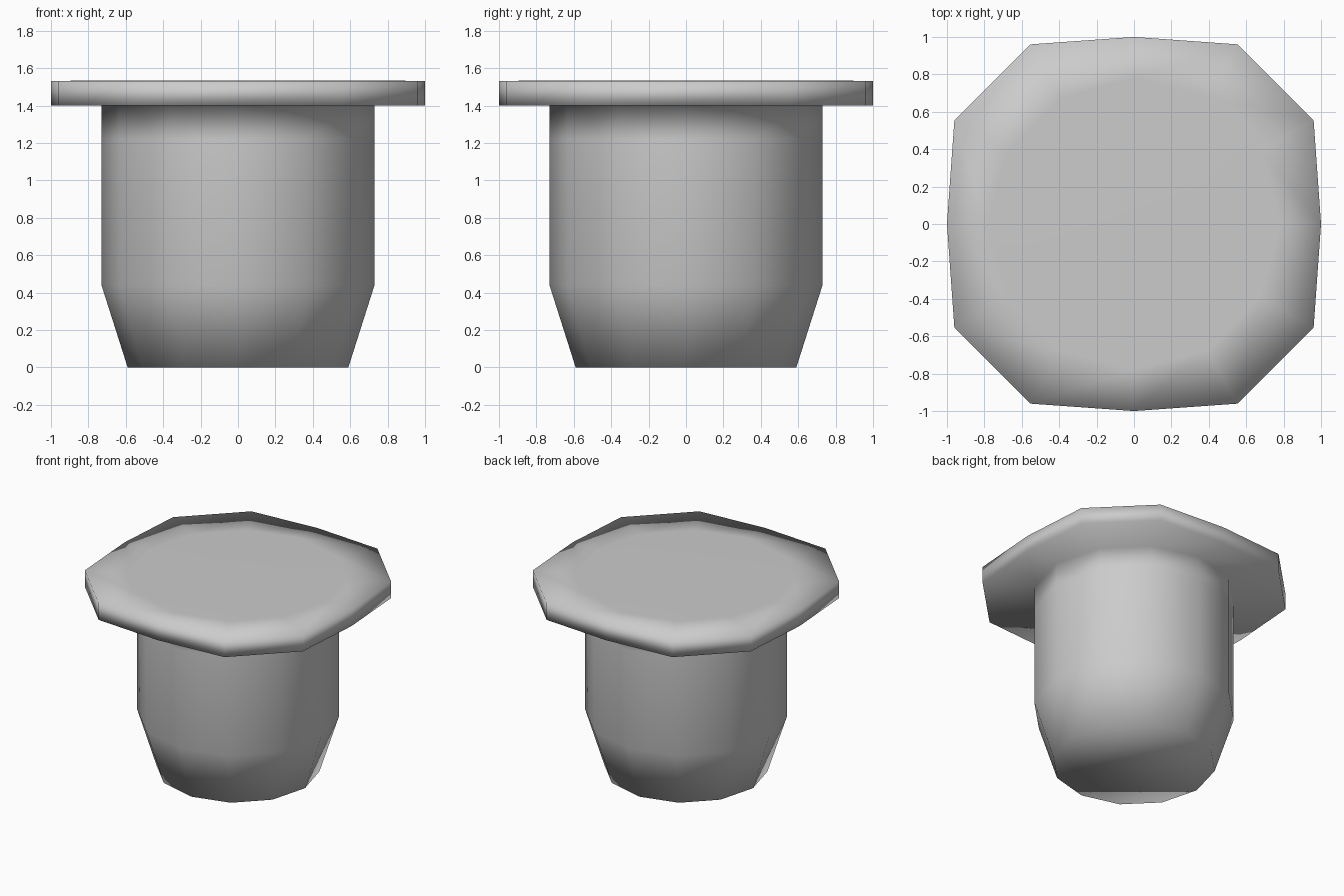
import bpy, bmesh, math

if "Cube" in bpy.data.objects:
    bpy.data.objects.remove(bpy.data.objects["Cube"])

SIDES = 12


def regular(r):
    return [(r * math.cos(k * math.tau / SIDES), r * math.sin(k * math.tau / SIDES))
            for k in range(SIDES)]


def squarish():
    # slightly squared outline of the cap: wide diagonal corners, shorter axes
    return [(math.cos(k * math.tau / SIDES) * r, math.sin(k * math.tau / SIDES) * r)
            for k in range(SIDES) for r in [1.0 if k % 3 == 0 else 1.109]]


# stacked cross-sections, bottom to top: tapered foot, straight body, wide cap
rings = [
    (regular(0.59), 0.0),
    (regular(0.73), 0.44),
    (regular(0.73), 1.22),
    (regular(0.73), 1.40),
    (squarish(), 1.40),
    (squarish(), 1.53),
    (regular(0.78), 1.535),
]

bm = bmesh.new()
loops = [[bm.verts.new((x, y, z)) for x, y in outline] for outline, z in rings]
for low, high in zip(loops, loops[1:]):
    for k in range(SIDES):
        n = (k + 1) % SIDES
        bm.faces.new((low[k], low[n], high[n], high[k]))
bm.faces.new(list(reversed(loops[0])))
bm.faces.new(loops[-1])
for f in bm.faces:
    f.smooth = True

mesh = bpy.data.meshes.new("capped_plug")
bm.to_mesh(mesh)
bm.free()
plug = bpy.data.objects.new("capped_plug", mesh)
bpy.context.collection.objects.link(plug)

# single grey material
grey = bpy.data.materials.new("light_grey")
grey.diffuse_color = (0.6, 0.6, 0.6, 1)
grey.use_nodes = True
grey.node_tree.nodes["Principled BSDF"].inputs["Base Color"].default_value = grey.diffuse_color
mesh.materials.append(grey)
